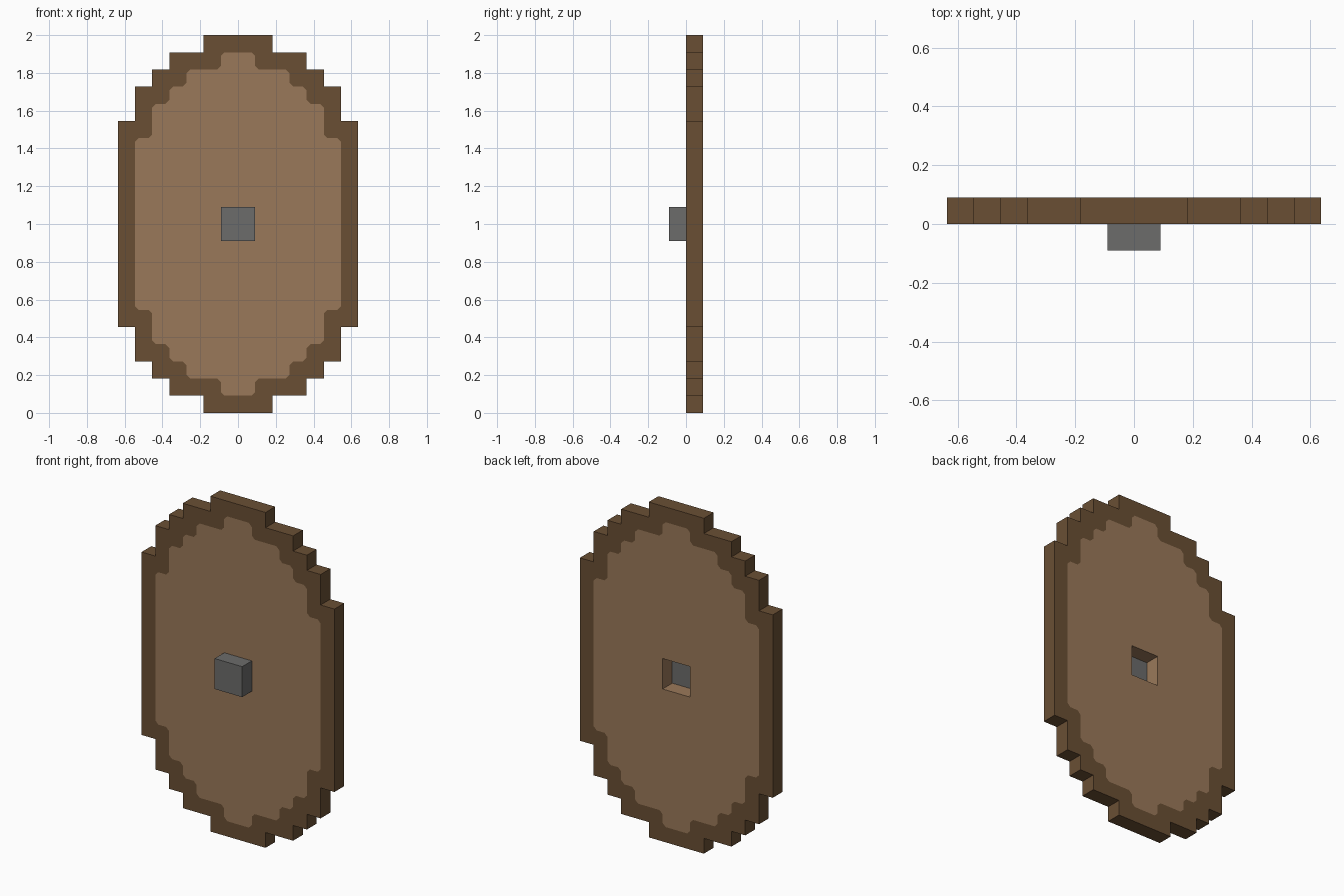
import bpy, bmesh
from mathutils import Vector

if "Cube" in bpy.data.objects:
    bpy.data.objects.remove(bpy.data.objects["Cube"])

U = 1 / 11            # one grid block of the stepped design
T = U                 # board thickness


def material(name, rgb):
    m = bpy.data.materials.new(name)
    m.diffuse_color = (*rgb, 1)
    m.use_nodes = True
    m.node_tree.nodes["Principled BSDF"].inputs["Base Color"].default_value = m.diffuse_color
    return m


dark = material("dark_wood", (0.144, 0.078, 0.034))
light = material("light_wood", (0.323, 0.191, 0.102))
grey = material("grey_metal", (0.150, 0.150, 0.147))


def outline(steps):
    """Closed stepped outline from (half width, top height) pairs, in blocks."""
    q = []
    for i, (w, h) in enumerate(steps):
        if i:
            q.append((w, steps[i - 1][1]))
        q.append((w, h))
    top = q + [(-x, z) for x, z in reversed(q)]
    pts = top + [(-x, -z) for x, z in top]
    return [Vector((x * U, z * U + 1)) for x, z in pts]


def chamfer(pts, d):
    """Cut every corner of an outline by a small distance."""
    out = []
    for i, p in enumerate(pts):
        for n in (pts[i - 1], pts[(i + 1) % len(pts)]):
            out.append(p + (n - p).normalized() * d)
    return out


def finish(name, bm, mats):
    me = bpy.data.meshes.new(name)
    bm.to_mesh(me)
    bm.free()
    for m in mats:
        me.materials.append(m)
    ob = bpy.data.objects.new(name, me)
    bpy.context.collection.objects.link(ob)


rim = outline([(7, 6), (6, 8), (5, 9), (4, 10), (2, 11)])
panel = chamfer(outline([(6, 5), (5, 7), (4, 8), (3, 9), (1, 10)]), 0.02)
hole = outline([(1, 1)])

# Board: dark rim and light panel, flush on both sides, with a square grip hole
bm = bmesh.new()


def loop(pts, y):
    vs = [bm.verts.new((p.x, y, p.y)) for p in pts]
    return vs, [bm.edges.new((vs[i - 1], vs[i])) for i in range(len(vs))]


sides = []
for y in (0, T):
    loops = [loop(p, y) for p in (rim, panel, hole)]
    sides.append(loops)
    for k in (0, 1):
        res = bmesh.ops.triangle_fill(bm, use_beauty=True, use_dissolve=False,
                                      edges=loops[k][1] + loops[k + 1][1],
                                      normal=(0, -1 if y == 0 else 1, 0))
        for f in res["geom"]:
            if isinstance(f, bmesh.types.BMFace):
                f.material_index = k
# outer walls (dark) and hole walls (light)
for k, mat in ((0, 0), (2, 1)):
    a, b = sides[0][k][0], sides[1][k][0]
    for i in range(len(a)):
        bm.faces.new((a[i - 1], a[i], b[i], b[i - 1])).material_index = mat
bmesh.ops.recalc_face_normals(bm, faces=bm.faces[:])
finish("shield_board", bm, [dark, light])

# Square metal boss closing the hole at the front
bm = bmesh.new()
bmesh.ops.create_cube(bm, size=1)
bmesh.ops.scale(bm, vec=(2 * U, U, 2 * U), verts=bm.verts)
bmesh.ops.translate(bm, vec=(0, -U / 2, 1), verts=bm.verts)
finish("front_boss", bm, [grey])
